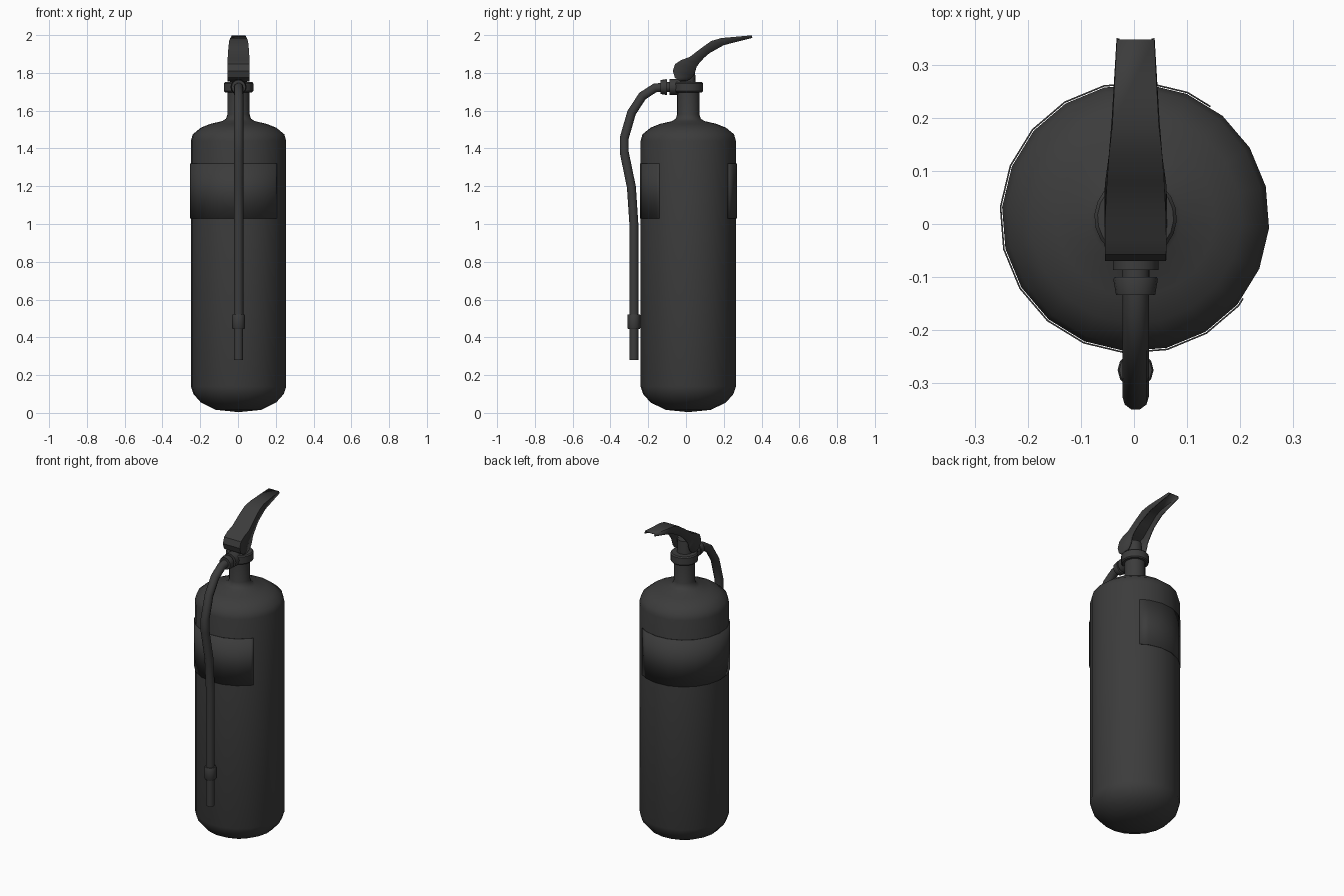
import bpy
import bmesh
import math
from mathutils import Matrix, Vector

if "Cube" in bpy.data.objects:
    bpy.data.objects.remove(bpy.data.objects["Cube"])

CX, CY = 0.003, 0.012        # tank axis
PHASE, SIDES, TANK_R = -4.5, 20, 0.253

dark = bpy.data.materials.new("charcoal")
dark.diffuse_color = (0.045, 0.045, 0.045, 1)
dark.use_nodes = True
dark.node_tree.nodes["Principled BSDF"].inputs["Base Color"].default_value = dark.diffuse_color


def finish(name, bm, angle=40, matrix=None):
    if matrix:
        bm.transform(matrix)
    bmesh.ops.recalc_face_normals(bm, faces=bm.faces)
    me = bpy.data.meshes.new(name)
    bm.to_mesh(me)
    bm.free()
    me.shade_smooth()
    me.set_sharp_from_angle(angle=math.radians(angle))
    me.materials.append(dark)
    ob = bpy.data.objects.new(name, me)
    bpy.context.collection.objects.link(ob)
    return ob


def lathe(name, profile, sides, matrix, phase=0.0, angle=40):
    """Spin (radius, height) points round local z."""
    bm = bmesh.new()
    rings = []
    for r, h in profile:
        if r == 0:
            rings.append([bm.verts.new((0, 0, h))] * sides)
            continue
        ring = []
        for i in range(sides):
            a = math.radians(phase) + 2 * math.pi * i / sides
            ring.append(bm.verts.new((r * math.cos(a), r * math.sin(a), h)))
        rings.append(ring)
    for lo, hi in zip(rings, rings[1:]):
        for i in range(sides):
            j = (i + 1) % sides
            quad = list(dict.fromkeys((lo[i], lo[j], hi[j], hi[i])))
            bm.faces.new(quad)
    return finish(name, bm, angle, matrix)


def strip_loft(name, sections, thickness, angle=40):
    """Skin open sections and give the sheet some thickness."""
    bm = bmesh.new()
    rows = [[bm.verts.new(p) for p in s] for s in sections]
    for a, b in zip(rows, rows[1:]):
        for i in range(len(a) - 1):
            bm.faces.new((a[i], a[i + 1], b[i + 1], b[i]))
    ob = finish(name, bm, angle)
    mod = ob.modifiers.new("thickness", 'SOLIDIFY')
    mod.thickness = thickness
    mod.offset = 0
    return ob


upright = Matrix.Translation((CX, CY, 0))

# Tank with rounded base, shoulder and neck
lathe("tank", [(0, 0.004), (0.12, 0.016), (0.2, 0.055), (0.24, 0.1),
               (TANK_R, 0.14), (TANK_R, 1.44), (0.243, 1.475), (0.2, 1.51),
               (0.15, 1.53), (0.085, 1.545), (0.066, 1.558), (0.059, 1.58),
               (0.059, 1.71), (0, 1.71)], SIDES, upright, PHASE)

# Neck collar and the valve above it
lathe("neck_collar", [(0, 1.697), (0.072, 1.697), (0.078, 1.703), (0.078, 1.745),
                      (0.072, 1.752), (0, 1.752)], SIDES, upright, PHASE)
lathe("valve", [(0, 1.745), (0.046, 1.745), (0.042, 1.83), (0, 1.83)], 16,
      Matrix.Translation((CX, 0.005, 0)))

# Wrapped label, leaving a gap on the right side
label_angles = [56] + [67.5 + 18 * k for k in range(15)] + [323]
sections = []
for deg in label_angles:
    flat = math.radians((deg - PHASE) % 18 - 9)
    r = (TANK_R + 0.003) * math.cos(math.radians(9)) / math.cos(flat)
    a = math.radians(deg)
    x, y = CX + r * math.cos(a), CY + r * math.sin(a)
    sections.append([(x, y, 1.03), (x, y, 1.32)])
strip_loft("label", sections, 0.003)

# Outlet fitting, turned to point forward
forward = Matrix.Translation((CX, 0, 1.725)) @ Matrix.Rotation(math.pi / 2, 4, 'X')
lathe("outlet_fitting", [(0, 0.03), (0.043, 0.03), (0.043, 0.087), (0.026, 0.087),
                         (0.026, 0.1), (0.04, 0.1), (0.042, 0.105), (0.037, 0.134),
                         (0, 0.134)], 16, forward)

# Hose swept along a path in the y-z plane
path = [(-0.125, 1.724), (-0.165, 1.72), (-0.23, 1.678), (-0.288, 1.59),
        (-0.327, 1.455), (-0.327, 1.38), (-0.289, 1.195), (-0.276, 1.0), (-0.276, 0.5)]
bm = bmesh.new()
pts = [Vector((CX, y, z)) for y, z in path]
rings = []
for i, p in enumerate(pts):
    d0 = (p - pts[i - 1]).normalized() if i else Vector((0, -1, 0))
    d1 = (pts[i + 1] - p).normalized() if i < len(pts) - 1 else d0
    side = Vector((1, 0, 0))
    up = side.cross((d0 + d1).normalized())
    rings.append([bm.verts.new(p + 0.025 * (side * math.cos(k * math.pi / 5)
                                            + up * math.sin(k * math.pi / 5)))
                  for k in range(10)])
for a, b in zip(rings, rings[1:]):
    for k in range(10):
        bm.faces.new((a[k], a[(k + 1) % 10], b[(k + 1) % 10], b[k]))
finish("hose", bm, 50)

# Ferrule and nozzle at the hose end
hang = Matrix.Translation((CX, -0.276, 0))
lathe("hose_ferrule", [(0, 0.445), (0.031, 0.445), (0.034, 0.45), (0.034, 0.517),
                       (0.031, 0.522), (0, 0.522)], 12, hang)
lathe("nozzle", [(0, 0.31), (0.017, 0.31), (0.019, 0.28), (0.024, 0.28), (0.024, 0.45), (0, 0.45)], 12, hang)

# Squeeze lever: channel open underneath (top y, z, lower y, z, half width)
stations = [(-0.03, 1.757, 0.0, 1.757, 0.056), (-0.057, 1.776, 0.022, 1.766, 0.056),
            (-0.068, 1.81, 0.04, 1.785, 0.056), (-0.056, 1.845, 0.05, 1.81, 0.056),
            (-0.025, 1.866, 0.055, 1.83, 0.056), (0.02, 1.882, 0.075, 1.858, 0.055),
            (0.08, 1.928, 0.098, 1.882, 0.052), (0.135, 1.967, 0.125, 1.905, 0.048),
            (0.187, 1.982, 0.2, 1.947, 0.042), (0.349, 1.997, 0.351, 1.985, 0.033)]
strip_loft("squeeze_lever",
           [[(CX - w, by, bz), (CX - w, ty, tz), (CX + w, ty, tz), (CX + w, by, bz)]
            for ty, tz, by, bz, w in stations], 0.006, 35)

# Pivot pin through the lever cheeks
lathe("pivot_pin", [(0, -0.056), (0.02, -0.056), (0.02, 0.056), (0, 0.056)], 12,
      Matrix.Translation((CX, -0.01, 1.81)) @ Matrix.Rotation(math.pi / 2, 4, 'Y'))
